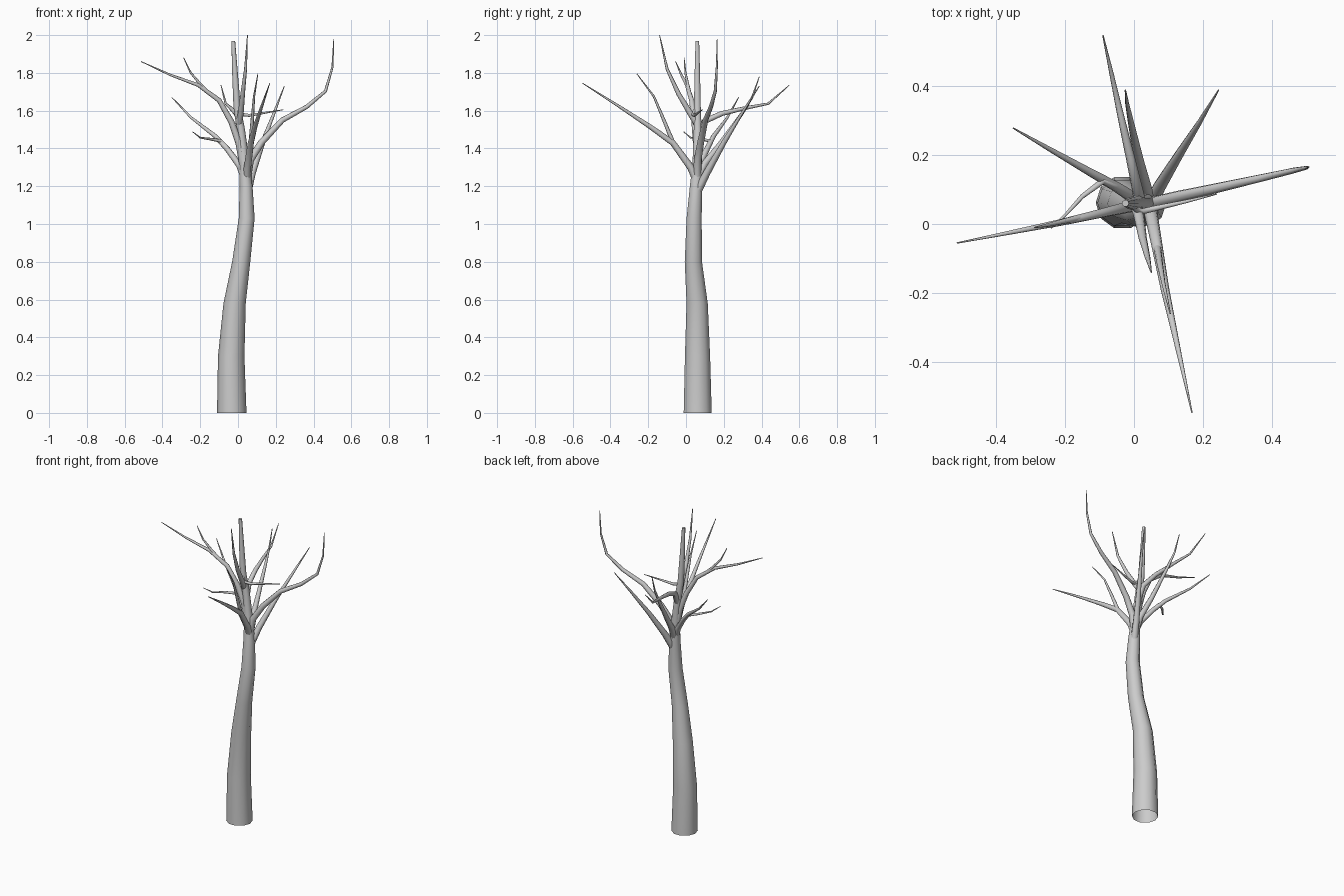
import bpy, bmesh, math
from mathutils import Vector


def tube(name, path, radii, sides):
    """Open tapered tube swept through a list of points."""
    pts = [Vector(p) for p in path]
    bm = bmesh.new()
    rings = []
    side = Vector((1, 0, 0))
    last = len(pts) - 1
    for i, p in enumerate(pts):
        d = (pts[min(i + 1, last)] - pts[max(i - 1, 0)]).normalized()
        if name == "trunk":
            d = Vector((0, 0, 1))
        # carry the frame along the path so the tube does not twist
        side = (side - d * side.dot(d)).normalized()
        up = d.cross(side)
        rings.append([bm.verts.new(p + radii[i] * (math.cos(a) * side + math.sin(a) * up))
                      for a in (2 * math.pi * k / sides for k in range(sides))])
    for lo, hi in zip(rings, rings[1:]):
        for k in range(sides):
            n = (k + 1) % sides
            bm.faces.new((lo[k], lo[n], hi[n], hi[k]))
    bm.faces.new(rings[-1])
    me = bpy.data.meshes.new(name)
    bm.to_mesh(me)
    bm.free()
    ob = bpy.data.objects.new(name, me)
    bpy.context.collection.objects.link(ob)
    for poly in me.polygons:
        poly.use_smooth = len(poly.vertices) == 4
    return ob


def branch(name, r, path):
    """Branch tapering from radius r to a fine tip by length."""
    pts = [Vector(p) for p in path]
    dist = [0]
    for a, b in zip(pts, pts[1:]):
        dist.append(dist[-1] + (b - a).length)
    return tube(name, path, [r + (0.002 - r) * (s / dist[-1]) ** 1.1 for s in dist], 8)


# Trunk, open at the base: x, y, z, radius
trunk = [(-.033, .062, 0, .078), (-.036, .061, .3, .07), (-.018, .059, .58, .059),
         (.017, .039, .8, .048), (.046, .043, 1.03, .042), (.043, .053, 1.2, .034),
         (.035, .06, 1.32, .027), (.015, .062, 1.5, .022), (-.005, .06, 1.62, .019),
         (-.016, .06, 1.8, .015), (-.025, .06, 1.97, .010)]
tube("trunk", [t[:3] for t in trunk], [t[3] for t in trunk], 10)

# Main branches
branch("right_branch", .022, [(.045, .058, 1.23), (.065, .062, 1.34), (.125, .078, 1.433),
       (.235, .103, 1.55), (.363, .132, 1.62), (.463, .155, 1.703), (.5, .163, 1.83), (.507, .165, 1.98)])
branch("left_branch", .021, [(.03, .06, 1.3), (.005, .055, 1.43), (-.035, .045, 1.54),
       (-.1, .03, 1.655), (-.21, .005, 1.735), (-.36, -.025, 1.79), (-.513, -.055, 1.86)])
branch("back_left_branch", .02, [(.04, .05, 1.23), (.008, .07, 1.31), (-.055, .11, 1.395),
       (-.12, .146, 1.465), (-.25, .22, 1.565), (-.35, .278, 1.67)])
branch("front_branch", .021, [(.045, .06, 1.22), (.05, .025, 1.3), (.068, -.07, 1.43),
       (.09, -.19, 1.515), (.125, -.35, 1.62), (.168, -.547, 1.745)])
branch("back_right_branch", .022, [(.05, .06, 1.17), (.075, .11, 1.27), (.13, .2, 1.43),
       (.19, .295, 1.585), (.245, .388, 1.73)])
branch("back_branch", .021, [(.04, .055, 1.22), (.035, .1, 1.32), (.015, .18, 1.42),
       (-.01, .3, 1.59), (-.02, .35, 1.67), (-.025, .388, 1.78)])
branch("upper_back_branch", .018, [(.018, .06, 1.46), (.01, .1, 1.545), (-.01, .19, 1.585),
       (-.04, .32, 1.615), (-.065, .435, 1.637), (-.09, .547, 1.735)])
branch("upper_front_branch", .017, [(.005, .058, 1.53), (.015, .02, 1.59), (.025, -.04, 1.69),
       (.04, -.1, 1.82), (.05, -.14, 2.0)])

# Side twigs
branch("left_twig", .010, [(-.15, .02, 1.69), (-.195, .01, 1.735), (-.25, -.003, 1.8), (-.288, -.01, 1.88)])
branch("front_twig", .012, [(.066, -.06, 1.41), (.075, -.115, 1.545), (.085, -.17, 1.675), (.105, -.26, 1.795)])
branch("back_left_twig", .011, [(-.055, .11, 1.4), (-.09, .125, 1.44), (-.15, .08, 1.45),
       (-.2, .025, 1.457), (-.24, -.012, 1.488)])
branch("right_twig", .011, [(-.005, .055, 1.61), (.018, .035, 1.58), (.06, .045, 1.575),
       (.15, .065, 1.59), (.24, .087, 1.605)])
